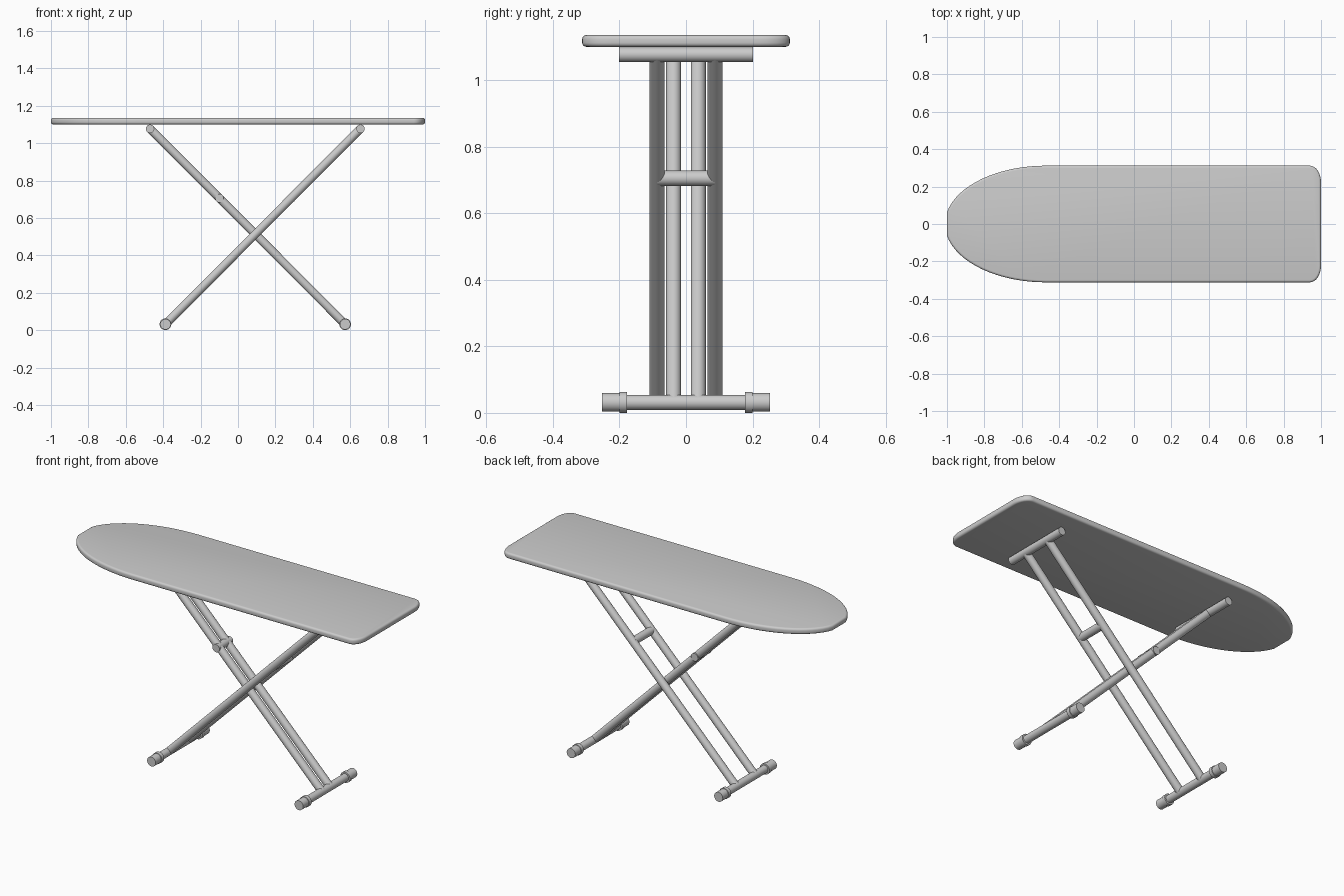
import bpy, bmesh, math
from mathutils import Vector

if "Cube" in bpy.data.objects:
    bpy.data.objects.remove(bpy.data.objects["Cube"])

R = 0.0225           # tube radius
Z_LOW, Z_TOP, Z_BRACE = 0.0315, 1.0765, 0.705


def finish(obj, angle=35):
    bpy.ops.object.select_all(action='DESELECT')
    obj.select_set(True)
    bpy.context.view_layer.objects.active = obj
    bpy.ops.object.shade_smooth_by_angle(angle=math.radians(angle))


def tube(name, a, b, r=R):
    a, b = Vector(a), Vector(b)
    d = b - a
    bpy.ops.mesh.primitive_cylinder_add(vertices=32, radius=r, depth=d.length,
                                        location=(a + b) / 2)
    o = bpy.context.object
    o.name = name
    o.rotation_euler = d.to_track_quat('Z', 'Y').to_euler()
    finish(o)
    return o


# Board: rounded-corner heel, elliptical nose with a short flat tip
half = []
for i in range(9):
    t = math.radians(90 * i / 8)
    half.append((0.94 + 0.06 * math.cos(t), 0.222 + 0.09 * math.sin(t)))
for i in range(17):
    t = math.radians(90 - 78.5 * i / 16)
    half.append((-0.47 - 0.541 * math.cos(t), 0.312 * math.sin(t)))
outline = half + [(x, -y) for x, y in reversed(half)]
bm = bmesh.new()
face = bm.faces.new([bm.verts.new((x, y, 1.10)) for x, y in outline])
ext = bmesh.ops.extrude_face_region(bm, geom=[face])
bmesh.ops.translate(bm, vec=(0, 0, 0.035),
                    verts=[v for v in ext['geom'] if isinstance(v, bmesh.types.BMVert)])
bmesh.ops.recalc_face_normals(bm, faces=bm.faces)
rims = [e for e in bm.edges if abs(e.verts[0].co.z - e.verts[1].co.z) < 1e-5]
bmesh.ops.bevel(bm, geom=rims, offset=0.012, segments=4, profile=0.5, affect='EDGES')
mesh = bpy.data.meshes.new("board")
bm.to_mesh(mesh)
bm.free()
board = bpy.data.objects.new("board", mesh)
bpy.context.collection.objects.link(board)
finish(board)


# Leg frame: two tubes, top bar, brace, floor bar and rubber feet
def leg(name, x_low, x_top, y_tube, y_brace):
    for side, s in (("left", -1), ("right", 1)):
        tube(f"{name}_tube_{side}", (x_low, s * y_tube, Z_LOW), (x_top, s * y_tube, Z_TOP))
        tube(f"{name}_foot_{side}", (x_low, s * 0.19, Z_LOW), (x_low, s * 0.252, Z_LOW), 0.028)
        tube(f"{name}_foot_collar_{side}", (x_low, s * 0.178, Z_LOW),
             (x_low, s * 0.2, Z_LOW), 0.0315)
    tube(f"{name}_top_bar", (x_top, -0.202, Z_TOP), (x_top, 0.202, Z_TOP))
    tube(f"{name}_floor_bar", (x_low, -0.22, Z_LOW), (x_low, 0.22, Z_LOW))
    f = (Z_BRACE - Z_LOW) / (Z_TOP - Z_LOW)
    xb = x_low + (x_top - x_low) * f
    tube(f"{name}_brace", (xb, -y_brace, Z_BRACE), (xb, y_brace, Z_BRACE), R + 0.0005)


leg("inner_leg", 0.573, -0.47, 0.037, 0.064)
leg("outer_leg", -0.388, 0.655, 0.087, 0.087)
